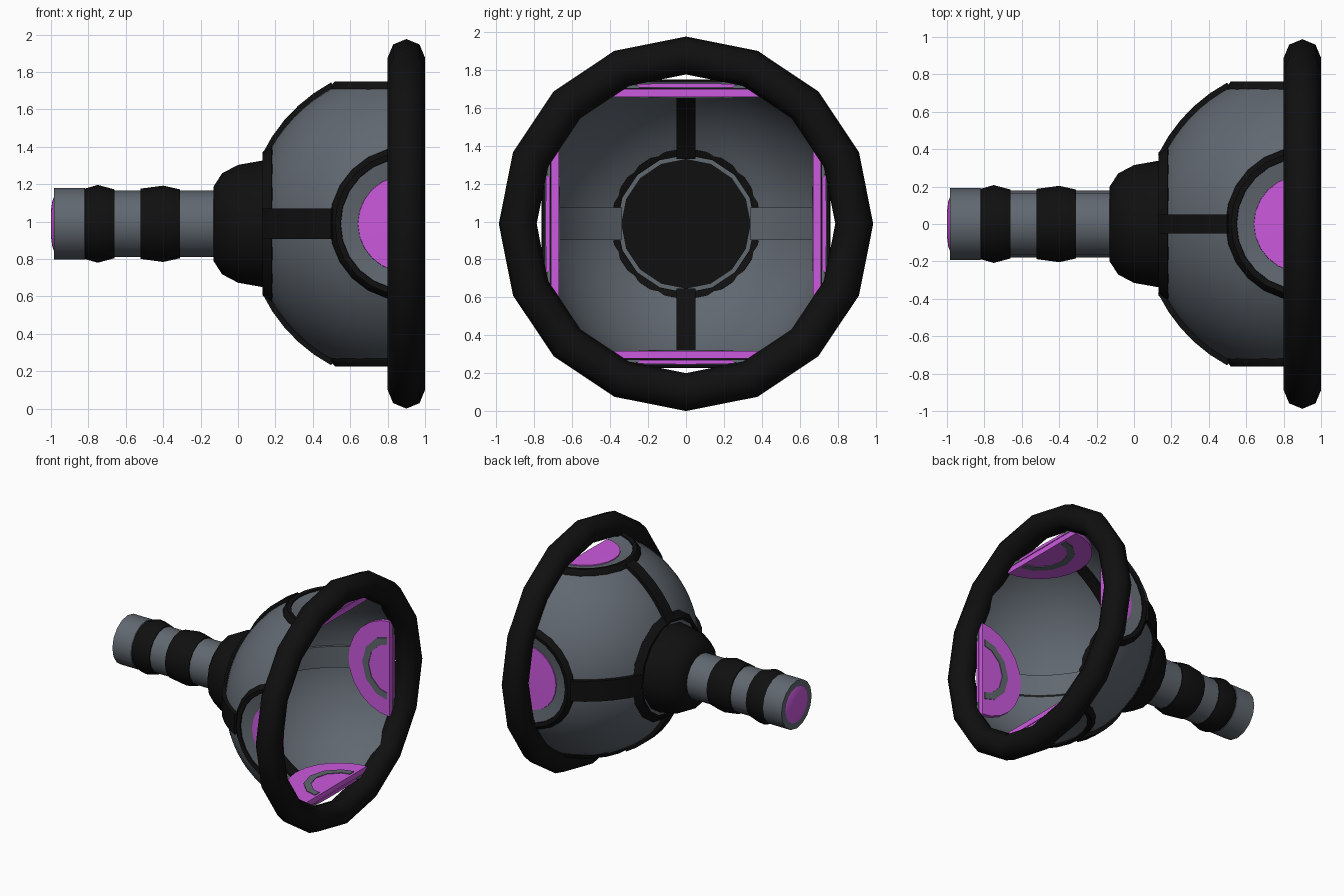
import bpy, bmesh, math
from mathutils import Vector, Matrix

if "Cube" in bpy.data.objects:
    bpy.data.objects.remove(bpy.data.objects["Cube"])

CZ = 0.988                      # height of the main axis
SX = 0.9                        # x of the dome's sphere centre
X, Y, Z = Vector((1, 0, 0)), Vector((0, 1, 0)), Vector((0, 0, 1))


def material(name, rgb):
    m = bpy.data.materials.new(name)
    m.diffuse_color = (*rgb, 1)
    m.use_nodes = True
    m.node_tree.nodes["Principled BSDF"].inputs["Base Color"].default_value = m.diffuse_color
    return m


GREY = material("slate_grey", (0.118, 0.138, 0.162))
BLACK = material("black", (0.005, 0.005, 0.005))
PINK = material("magenta", (0.60, 0.10, 0.73))


def finish(bm, name, mat, angle=40):
    bmesh.ops.remove_doubles(bm, verts=bm.verts, dist=1e-5)
    bmesh.ops.recalc_face_normals(bm, faces=bm.faces)
    me = bpy.data.meshes.new(name)
    bm.to_mesh(me)
    bm.free()
    me.materials.append(mat)
    ob = bpy.data.objects.new(name, me)
    bpy.context.collection.objects.link(ob)
    bpy.ops.object.select_all(action='DESELECT')
    ob.select_set(True)
    bpy.context.view_layer.objects.active = ob
    bpy.ops.object.shade_smooth_by_angle(angle=math.radians(angle))
    return ob


def clip(bm, co, no, fill=True):
    """Cut away everything on the side the normal points to."""
    r = bmesh.ops.bisect_plane(bm, geom=bm.verts[:] + bm.edges[:] + bm.faces[:],
                               plane_co=co, plane_no=no, clear_outer=True)
    if fill:
        edges = [e for e in r["geom_cut"] if isinstance(e, bmesh.types.BMEdge)]
        bmesh.ops.holes_fill(bm, edges=edges, sides=0)


def revolve(profile, axis, centre, sides=16, closed=False):
    """Spin (distance along axis, radius) points around an axis."""
    bm = bmesh.new()
    mat = Matrix.Translation(centre) @ axis.to_track_quat('Z', 'Y').to_matrix().to_4x4()
    rings = []
    for i in range(sides):
        a = 2 * math.pi * i / sides
        rings.append([bm.verts.new(mat @ Vector((r * math.cos(a), r * math.sin(a), h)))
                      for h, r in profile])
    n = len(profile)
    for i in range(sides):
        p, q = rings[i], rings[(i + 1) % sides]
        for k in range(n if closed else n - 1):
            j = (k + 1) % n
            bm.faces.new((p[k], p[j], q[j], q[k]))
    return bm


def lathe(name, profile, mat, sides=16, closed=False, angle=40):
    return finish(revolve(profile, X, Vector((0, 0, CZ)), sides, closed), name, mat, angle)


# front ring
lathe("front_ring", [(SX + 0.1 * math.cos(k * math.pi / 4), 0.888 + 0.1 * math.sin(k * math.pi / 4))
                     for k in range(8)], BLACK, closed=True, angle=60)

# handle: grey tube, swollen black bands, magenta end
lathe("handle_tube", [(-0.985, 0.0), (-0.985, 0.192), (-0.82, 0.192), (-0.81, 0.178), (-0.1, 0.178)], GREY)
for name, a, m, b, r in (("rear_band", -0.82, -0.75, -0.66, 0.208),
                         ("middle_band", -0.52, -0.40, -0.31, 0.204)):
    lathe(name, [(a, 0.17), (a, 0.188), (m, r), (b, 0.184), (b, 0.17)], BLACK)
lathe("handle_end_light", [(-0.984, 0.145), (-0.993, 0.12), (-1.0, 0.07), (-1.0, 0.0)], PINK)

# hub with collar
lathe("hub", [(-0.13, 0.0), (-0.13, 0.2), (-0.085, 0.27), (0.0, 0.315), (0.13, 0.338),
              (0.165, 0.342), (0.165, 0.0)], BLACK)
lathe("hub_gap_ring", [(0.145, 0.33), (0.145, 0.385), (0.16, 0.385), (0.16, 0.33)], GREY, closed=True)
lathe("hub_collar", [(0.13, 0.363), (0.13, 0.382), (0.18, 0.425), (0.205, 0.40), (0.19, 0.363)],
      BLACK, closed=True)

# dome shell: thin sphere zone, flattened on four sides
def arc(R, a0, a1, n):
    return [(SX - R * math.cos(a0 + (a1 - a0) * i / n), R * math.sin(a0 + (a1 - a0) * i / n))
            for i in range(n + 1)]


A0, A1 = math.radians(28.5), math.radians(88.5)
shell = revolve(arc(0.83, A0, A1, 12) + arc(0.80, A1, A0, 12), X, Vector((0, 0, CZ)), 48, True)
for d in (Y, -Y, Z, -Z):
    clip(shell, Vector((0, 0, CZ)) + d * 0.735, d, fill=False)
finish(shell, "dome_shell", GREY)


def strip(name, d, width, r_in, r_out, mat):
    """Curved bar along the dome from the collar to a side port."""
    bm = bmesh.new()
    side = X.cross(d) * width / 2
    a0, a1, n = math.radians(25.8), math.radians(62), 5
    rows = []
    for i in range(n + 1):
        a = a0 + (a1 - a0) * i / n
        u = -X * math.cos(a) + d * math.sin(a)
        c = Vector((SX, 0, CZ))
        rows.append([bm.verts.new(c + u * r + side * s)
                     for r, s in ((r_in, -1), (r_out, -1), (r_out, 1), (r_in, 1))])
    for p, q in zip(rows, rows[1:]):
        for k in range(4):
            j = (k + 1) % 4
            bm.faces.new((p[k], p[j], q[j], q[k]))
    bm.faces.new(rows[0])
    bm.faces.new(rows[-1])
    finish(bm, name, mat)


def port_part(name, d, profile, mat, sides=24, closed=False, end=0.88):
    bm = revolve(profile, d, Vector((SX, 0, CZ)), sides, closed)
    bmesh.ops.remove_doubles(bm, verts=bm.verts, dist=1e-5)
    clip(bm, Vector((end, 0, 0)), X)
    finish(bm, name, mat)


# four side ports with their strips
for label, d in (("front", -Y), ("back", Y), ("top", Z), ("bottom", -Z)):
    if abs(d.z) > 0.5:
        strip(label + "_strip", d, 0.10, 0.785, 0.856, BLACK)
    else:
        strip(label + "_strip", d, 0.165, 0.81, 0.856, BLACK)
        strip(label + "_inner_strip", d, 0.17, 0.775, 0.805, GREY)
    port_part(label + "_port_frame", d, [(0.70, 0.412), (0.73, 0.41), (0.762, 0.382),
                                         (0.758, 0.352), (0.705, 0.345)], BLACK, closed=True)
    port_part(label + "_port_recess", d, [(0.748, 0.355), (0.73, 0.25), (0.715, 0.25), (0.715, 0.355)],
              GREY, closed=True)
    port_part(label + "_port_light", d, [(0.718, 0.0), (0.718, 0.262), (0.738, 0.258), (0.742, 0.0)], PINK)
    port_part(label + "_inner_disc", d, [(0.67, 0.0), (0.67, 0.385), (0.712, 0.385), (0.712, 0.0)], PINK)
    port_part(label + "_inner_arc", d, [(0.665, 0.205), (0.665, 0.26), (0.672, 0.26), (0.672, 0.205)],
              GREY, sides=12, closed=True, end=0.86)
